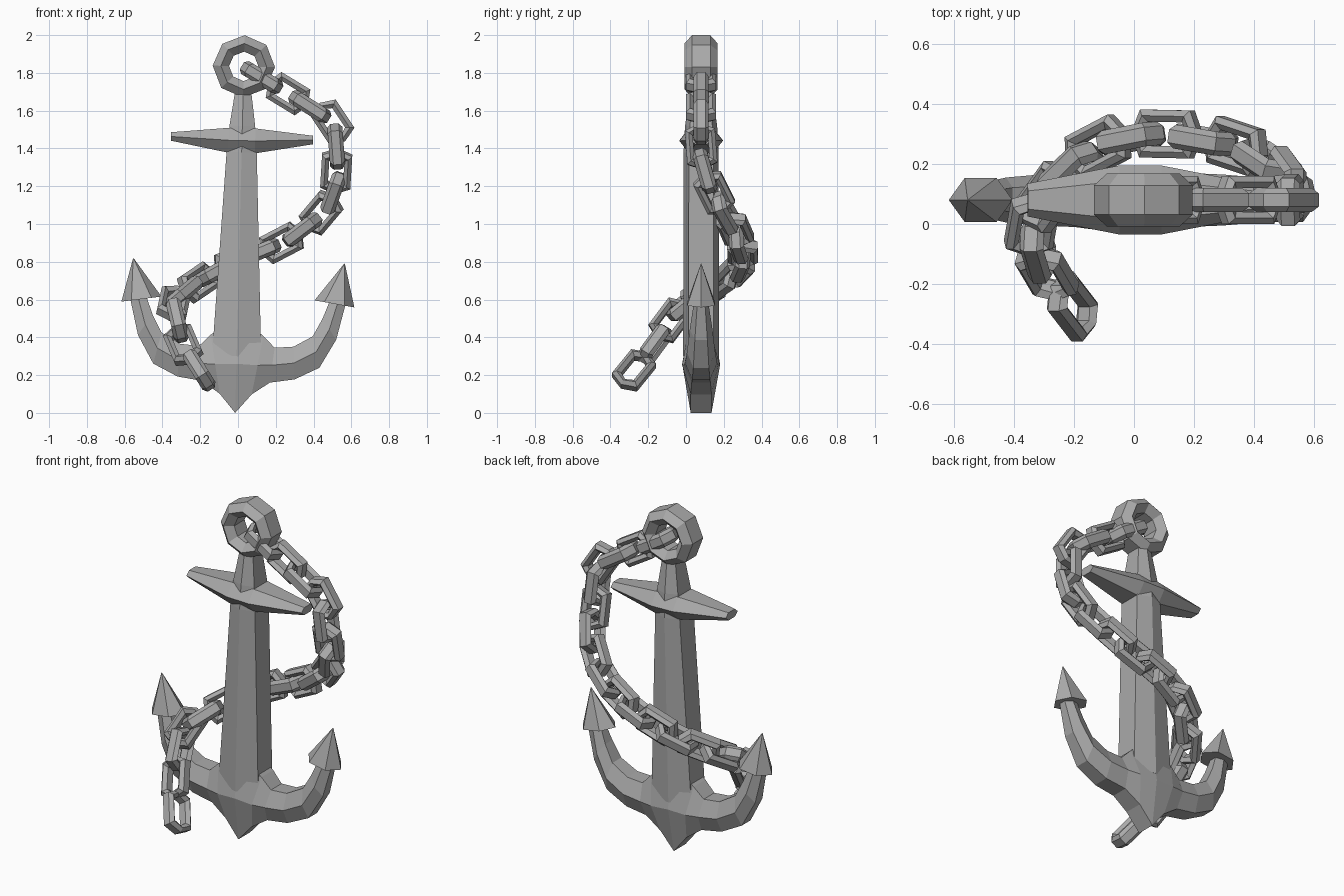
import bpy
import bmesh
import math
from mathutils import Matrix, Vector

cube = bpy.data.objects.get("Cube")
if cube:
    bpy.data.objects.remove(cube, do_unlink=True)

iron = bpy.data.materials.new("grey iron")
iron.use_nodes = True
GREY = (0.4, 0.4, 0.4, 1)
iron.diffuse_color = GREY
iron.node_tree.nodes["Principled BSDF"].inputs["Base Color"].default_value = GREY

# The anchor leans slightly and sits a little behind the centre
LEAN = Matrix.Translation((-0.015, 0.08, 0)) @ Matrix.Rotation(0.025, 4, "Y")


def loft(name, rings, matrix, closed=False):
    """Skin a list of equally sized point rings, capped or joined end to end."""
    bm = bmesh.new()
    loops = [[bm.verts.new(p) for p in ring] for ring in rings]
    pairs = list(zip(loops, loops[1:]))
    if closed:
        pairs.append((loops[-1], loops[0]))
    else:
        bm.faces.new(loops[0])
        bm.faces.new(loops[-1])
    for a, b in pairs:
        for i in range(len(a)):
            j = (i + 1) % len(a)
            bm.faces.new((a[i], a[j], b[j], b[i]))
    bmesh.ops.recalc_face_normals(bm, faces=bm.faces[:])
    mesh = bpy.data.meshes.new(name)
    bm.to_mesh(mesh)
    bm.free()
    mesh.materials.append(iron)
    obj = bpy.data.objects.new(name, mesh)
    obj.matrix_world = matrix
    bpy.context.collection.objects.link(obj)
    return obj


def hex_section(outer, inner, depth, axis):
    """Six-sided bar section between two points, widest half way."""
    outer, inner, axis = Vector(outer), Vector(inner), Vector(axis)
    mid, wide, narrow = (outer + inner) / 2, axis * depth, axis * depth * 0.55
    return [outer - narrow, outer + narrow, mid + wide,
            inner + narrow, inner - narrow, mid - wide]


Y = (0, 1, 0)

# Shank and neck: height, half width, half depth
shank = [(0.3, 0.13, 0.095), (1.38, 0.08, 0.093), (1.52, 0.068, 0.085), (1.7, 0.043, 0.06)]
loft("shank", [[(0, -d, z), (w, -d * 0.7, z), (w, d * 0.7, z),
                (0, d, z), (-w, d * 0.7, z), (-w, -d * 0.7, z)]
               for z, w, d in shank], LEAN)

# Stock: crossbar tapering to both ends
stock = [(-0.376, 1.432, 1.477, 0.055), (-0.07, 1.376, 1.508, 0.115),
         (0.07, 1.376, 1.508, 0.115), (0.376, 1.432, 1.477, 0.055)]
loft("stock", [hex_section((x, 0, lo), (x, 0, hi), d, Y) for x, lo, hi, d in stock], LEAN)

# Crown and both arms: outer x, z, inner x, z, half depth
half = [(0.085, 0.1, 0.14, 0.41, 0.1), (0.18, 0.165, 0.2, 0.35, 0.09),
        (0.31, 0.185, 0.3, 0.358, 0.085), (0.44, 0.25, 0.4, 0.415, 0.075),
        (0.525, 0.4, 0.45, 0.51, 0.06), (0.575, 0.61, 0.495, 0.63, 0.035)]
mirrored = [(-a, b, -c, d, e) for a, b, c, d, e in reversed(half)]
arms = mirrored + [(0, 0, 0, 0.52, 0.1)] + half
loft("crown_and_arms", [hex_section((a, 0, b), (c, 0, d), e, Y)
                        for a, b, c, d, e in arms], LEAN)

# Flukes: pointed six-sided heads
for side, label in ((1, "left"), (-1, "right")):
    base = []
    for k in range(6):
        t = math.tau * k / 6
        base.append((side * (0.511 + 0.106 * math.cos(t)), 0.085 * math.sin(t),
                     0.59 - 0.016 * math.cos(t)))
    tip = Vector((side * 0.56, 0, 0.808))
    loft(label + "_fluke", [base, [tip.lerp(Vector(p), 0.02) for p in base]], LEAN)

# Top ring
ring = []
for k in range(8):
    r = Vector((math.sin(math.tau * k / 8), 0, math.cos(math.tau * k / 8)))
    c = Vector((0, 0, 1.835))
    ring.append(hex_section(c + r * 0.165, c + r * 0.078, 0.088, Y))
loft("top_ring", ring, LEAN, closed=True)

# Chain: link centres from the ring, round the back, to the loose end
path = [Vector(p) for p in (
    (0.125, 0.08, 1.775), (0.265, 0.08, 1.69), (0.38, 0.08, 1.62), (0.5, 0.08, 1.54),
    (0.52, 0.08, 1.41), (0.52, 0.1, 1.28), (0.505, 0.15, 1.165), (0.44, 0.21, 1.06),
    (0.34, 0.26, 0.97), (0.23, 0.28, 0.9), (0.11, 0.3, 0.85), (-0.01, 0.285, 0.8),
    (-0.12, 0.255, 0.745), (-0.21, 0.18, 0.69), (-0.29, 0.09, 0.63), (-0.34, 0, 0.58),
    (-0.32, -0.08, 0.49), (-0.29, -0.165, 0.36), (-0.205, -0.275, 0.225))]
outline = [(0.122, 0), (0.09, 0.08), (-0.09, 0.08), (-0.122, 0), (-0.09, -0.08), (0.09, -0.08)]

for i, centre in enumerate(path):
    along = (path[min(i + 1, len(path) - 1)] - path[max(i - 1, 0)]).normalized()
    wide = (Vector(Y) - along * along.y).normalized()
    if i % 2:
        wide = along.cross(wide)
    flat = along.cross(wide)
    rings = []
    for u, v in outline:
        inner_u, inner_v = u * 0.68, v * 0.5
        rings.append(hex_section(centre + along * u + wide * v,
                                 centre + along * inner_u + wide * inner_v, 0.04, flat))
    loft("chain_link_%02d" % (i + 1), rings, Matrix.Identity(4), closed=True)
